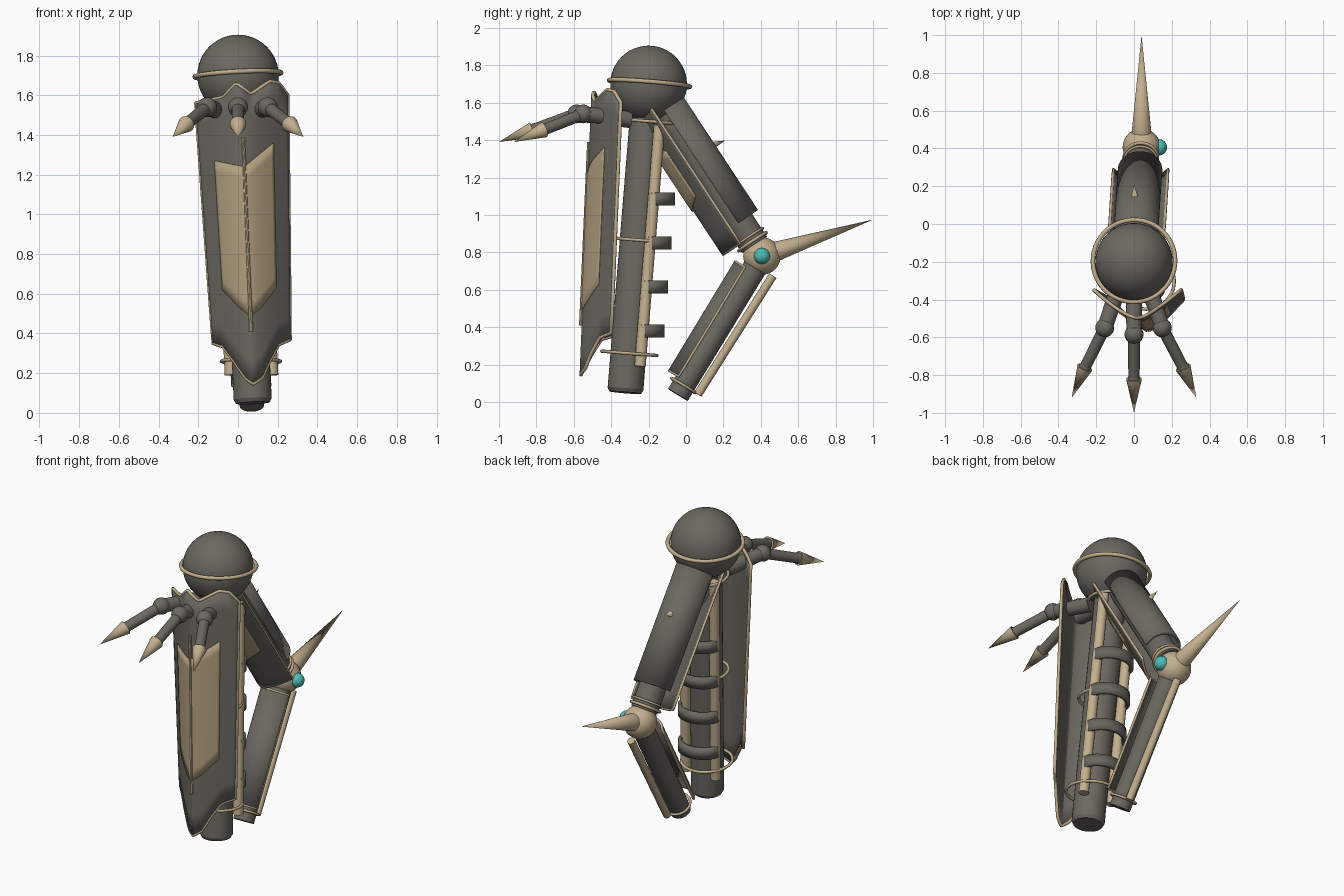
import bpy, bmesh, math
from mathutils import Vector as V, Matrix

if "Cube" in bpy.data.objects:
    bpy.data.objects.remove(bpy.data.objects["Cube"])


def material(name, rgb):
    m = bpy.data.materials.new(name)
    m.diffuse_color = (*rgb, 1)
    m.use_nodes = True
    m.node_tree.nodes["Principled BSDF"].inputs["Base Color"].default_value = m.diffuse_color
    return m


DARK = material("dark_stone", (0.15, 0.14, 0.12))
TAN = material("pale_bronze", (0.55, 0.43, 0.27))
PANEL = material("bronze_panel", (0.44, 0.345, 0.21))
TEAL = material("teal_gem", (0.07, 0.52, 0.47))


def finish(name, bm, mat, angle=40):
    bmesh.ops.recalc_face_normals(bm, faces=bm.faces)
    me = bpy.data.meshes.new(name)
    bm.to_mesh(me)
    bm.free()
    me.materials.append(mat)
    for p in me.polygons:
        p.use_smooth = True
    me.set_sharp_from_angle(angle=math.radians(angle))
    ob = bpy.data.objects.new(name, me)
    bpy.context.collection.objects.link(ob)
    return ob


def ball(name, c, r, mat, seg=32):
    bm = bmesh.new()
    bmesh.ops.create_uvsphere(bm, u_segments=seg, v_segments=seg // 2, radius=r,
                              matrix=Matrix.Translation(c))
    return finish(name, bm, mat)


def rod(name, a, b, r1, r2, mat, seg=24):
    a, b = V(a), V(b)
    d = b - a
    m = Matrix.Translation((a + b) / 2) @ d.to_track_quat('Z', 'Y').to_matrix().to_4x4()
    bm = bmesh.new()
    bmesh.ops.create_cone(bm, cap_ends=True, segments=seg, radius1=r1, radius2=r2,
                          depth=d.length, matrix=m)
    return finish(name, bm, mat)


def tube(name, pts, r, mat, closed=True):
    cu = bpy.data.curves.new(name, 'CURVE')
    cu.dimensions = '3D'
    cu.bevel_depth, cu.bevel_resolution, cu.use_fill_caps = r, 2, True
    sp = cu.splines.new('POLY')
    sp.points.add(len(pts) - 1)
    for p, co in zip(sp.points, pts):
        p.co = (*co, 1)
    sp.use_cyclic_u = closed
    sp.use_smooth = True
    cu.materials.append(mat)
    ob = bpy.data.objects.new(name, cu)
    bpy.context.collection.objects.link(ob)
    return ob


def ring(name, c, axis, r, t, mat=TAN):
    q = V(axis).to_track_quat('Z', 'Y')
    pts = [V(c) + q @ V((r * math.cos(i * math.pi / 24), r * math.sin(i * math.pi / 24), 0))
           for i in range(48)]
    return tube(name, pts, t, mat)


def sheet(name, f, nv, nt, mat, thick):
    """Grid surface f(v in -1..1, t in 0..1), thickened both ways."""
    bm = bmesh.new()
    g = [[bm.verts.new(f(-1 + 2 * i / nv, j / nt)) for j in range(nt + 1)] for i in range(nv + 1)]
    for i in range(nv):
        for j in range(nt):
            bm.faces.new((g[i][j], g[i + 1][j], g[i + 1][j + 1], g[i][j + 1]))
    ob = finish(name, bm, mat, 25)
    s = ob.modifiers.new("thickness", 'SOLIDIFY')
    s.thickness, s.offset = thick, 0
    return ob


def border(name, f, nv, r):
    vs = [-1 + 2 * i / nv for i in range(nv + 1)]
    ts = [j / 12 for j in range(1, 12)]
    pts = [f(v, 0) for v in vs] + [f(1, t) for t in ts]
    pts += [f(v, 1) for v in vs[::-1]] + [f(-1, t) for t in ts[::-1]]
    return tube(name, pts, r, TAN)


def interp(pts, v):
    for (a, p), (b, q) in zip(pts, pts[1:]):
        if v <= b:
            return p + (q - p) * max(0, v - a) / (b - a)
    return pts[-1][1]


def lerp(a, b, t):
    return a + (b - a) * t


# shoulder dome
HEAD = V((0, -0.2, 1.7))
ball("shoulder_dome", HEAD, 0.205, DARK, 48)
ring("dome_ring", (0, -0.195, 1.703), (-0.05, 0.08, 1), 0.218, 0.012)

# upright limb with side rods, rear bands and hoops
def limb(z):
    return V((0, -0.2, 1.6)).lerp(V((0.075, -0.325, 0.05)), (1.6 - z) / 1.55)


rod("upright_limb", limb(1.6), limb(0.07), 0.094, 0.096, DARK, 32)
rod("limb_foot", limb(0.07), limb(0.05), 0.096, 0.085, DARK, 32)
for sx in (-1, 1):
    off = V((sx * 0.105, 0.068, 0))
    rod("side_rod", limb(1.5) + off, limb(0.19) + off, 0.03, 0.03, TAN)
for z in (1.085, 0.85, 0.615, 0.38):
    def band(v, t, z=z):
        a = v * math.radians(100)
        return limb(z) + V((0.122 * math.sin(a), 0.075 + 0.098 * math.cos(a), (t - 0.5) * 0.07))
    sheet("rear_band", band, 24, 1, DARK, 0.022)
for z, r, dy in ((1.5, 0.14, 0.02), (0.865, 0.135, 0.015), (0.26, 0.148, 0.005)):
    ring("limb_hoop", limb(z) + V((0, dy, 0)), (0, 0.08, 1), r, 0.009)

# front shield
TOP = [(-1, 1.56), (-0.7, 1.575), (-0.4, 1.59), (-0.1, 1.66), (0.2, 1.605), (0.62, 1.67),
       (0.82, 1.66), (1, 1.6)]
BOTTOM = [(-1, 0.35), (-0.75, 0.335), (-0.45, 0.25), (-0.2, 0.175), (0, 0.146), (0.25, 0.18),
          (0.45, 0.26), (0.7, 0.345), (1, 0.37)]


def shield(v, z, out=0):
    t = (1.6 - z) / 1.24
    x = lerp(lerp(-0.215, 0.25, (v + 1) / 2), lerp(-0.125, 0.262, (v + 1) / 2), t)
    return V((x, -0.5 - 0.052 * t + 0.152 * abs(v) ** 1.4 - out, z))


def shield_sheet(v, t):
    return shield(v, lerp(interp(BOTTOM, v), interp(TOP, v), t))


def shield_panel(v, t):
    top = interp([(-1, 1.27), (0, 1.24), (1, 1.36)], v)
    low = interp([(-1, 0.62), (-0.4, 0.53), (0, 0.485), (0.4, 0.53), (1, 0.63)], v)
    return shield(v * 0.67, lerp(low, top, t), 0.012)


sheet("front_shield", shield_sheet, 32, 12, DARK, 0.016)
border("shield_trim", shield_sheet, 32, 0.01)
sheet("shield_panel", shield_panel, 24, 12, PANEL, 0.006)
rod("shield_spine", shield(0, 1.39, 0.012), shield(0, 0.41, 0.012), 0.008, 0.01, TAN, 8)

# three clawed fingers
for x, y, jx, jy, tx, ty in ((-0.155, -0.55, -0.26, -0.76, -0.33, -0.92),
                             (0, -0.585, 0, -0.82, 0, -1.0),
                             (0.15, -0.55, 0.26, -0.76, 0.33, -0.92)):
    k, j, tip = V((x, y, 1.54)), V((jx, jy, 1.455)), V((tx, ty, 1.39))
    rod("finger_root", (x * 0.45, -0.3, 1.51), k, 0.045, 0.04, DARK)
    ball("knuckle", k, 0.05, DARK)
    rod("finger", k, j, 0.032, 0.03, DARK)
    ball("finger_joint", j, 0.033, DARK, 20)
    rod("claw", j, tip, 0.042, 0.0, TAN)

# elbow with gem and spike
ELBOW = V((0.04, 0.406, 0.78))
ball("elbow", ELBOW, 0.1, TAN, 40)
ball("elbow_gem", ELBOW + V((0.092, 0, 0)), 0.043, TEAL)
rod("elbow_spike", ELBOW + V((0, 0.06, 0.02)), (0.04, 1.0, 0.975), 0.054, 0, TAN)


def frame(a, b, flip):
    """Point function: s along the segment, u sideways, n outward."""
    d = (b - a).normalized()
    side = V((1, 0, 0))
    n = (d.cross(side) * flip).normalized()
    return d, lambda s, u, n_: a + d * s + side * u + n * n_


# rear upper segment
DA, A = frame(HEAD, ELBOW, 1)
if (A(0, 0, 1) - A(0, 0, 0)).y < 0:
    DA, A = frame(HEAD, ELBOW, -1)
rod("rear_tube", A(0.1, 0, 0), A(1.03, 0, 0), 0.08, 0.08, DARK, 32)
ring("rear_tube_ring", A(1.01, 0, 0), DA, 0.088, 0.009)
ring("rear_tube_ring_inner", A(0.98, 0, 0), DA, 0.086, 0.007)


def back_shell(v, t):
    a = v * math.radians(95)
    return A(lerp(0.16, 0.885, t), 0.11 * math.sin(a), 0.11 * math.cos(a))


def guard(v, s, out=0):
    return A(s, 0.145 * v, -0.168 + 0.108 * abs(v) ** 1.4 - out)


def guard_sheet(v, t):
    return guard(v, lerp(0.06 + 0.15 * (1 - abs(v)), 0.98, t))


def guard_panel(v, t):
    return guard(v * 0.67, lerp(0.3 + 0.05 * abs(v), 0.7 - 0.06 * abs(v), t), 0.012)


sheet("back_shell", back_shell, 24, 2, DARK, 0.016)
sheet("rear_guard", guard_sheet, 24, 8, DARK, 0.014)
border("rear_guard_trim", guard_sheet, 24, 0.008)
sheet("rear_guard_panel", guard_panel, 16, 6, PANEL, 0.006)
rod("shell_thorn", (0.005, 0.13, 1.368), (0, 0.21, 1.398), 0.022, 0, TAN, 16)

# rear lower segment
FOOT = V((0.07, -0.045, 0.035))
DB, B = frame(ELBOW, FOOT, 1)
if (B(0, 0, 1) - B(0, 0, 0)).y > 0:
    DB, B = frame(ELBOW, FOOT, -1)
rod("lower_tube", B(0.05, 0, 0), B(0.868, 0, 0), 0.065, 0.062, DARK, 32)
ring("lower_tube_ring", B(0.81, 0, 0), DB, 0.075, 0.008)


def lower_shell(v, t):
    a = v * math.radians(63)
    return B(lerp(0.1, 0.78, t), 0.105 * math.sin(a), 0.105 * math.cos(a))


sheet("lower_shell", lower_shell, 20, 2, DARK, 0.014)
border("lower_shell_trim", lower_shell, 20, 0.008)
rod("lower_rear_rod", B(0.06, 0.02, -0.104), B(0.81, 0.02, -0.09), 0.023, 0.023, TAN)
